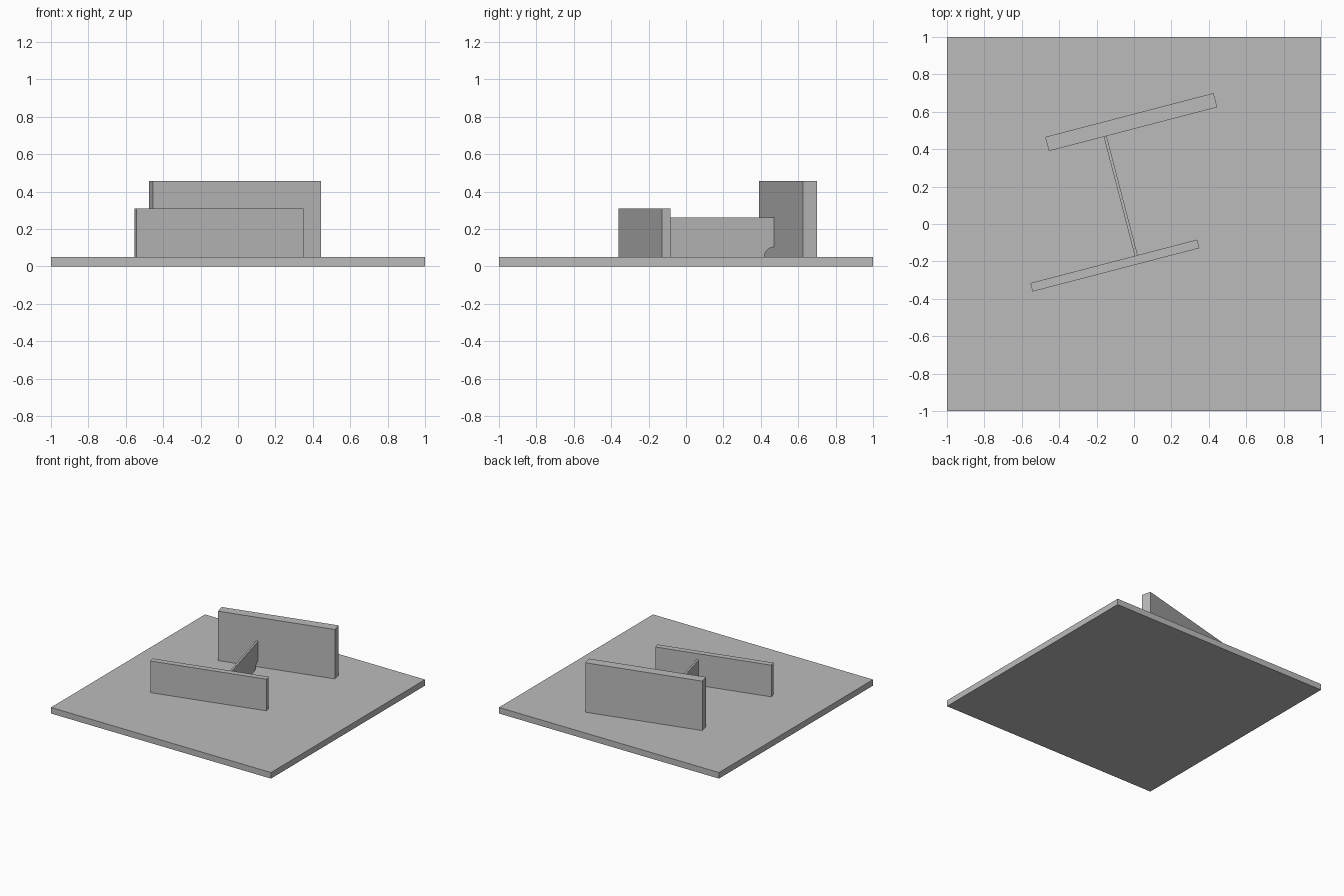
import bpy, bmesh, math
from mathutils import Matrix

cube = bpy.data.objects.get("Cube")
if cube:
    bpy.data.objects.remove(cube)

GREY = (0.5, 0.5, 0.5, 1)
mat = bpy.data.materials.new("plain grey")
mat.use_nodes = True
mat.diffuse_color = GREY
mat.node_tree.nodes["Principled BSDF"].inputs["Base Color"].default_value = GREY

FLOOR = 0.05                                  # top of the base plate
TURN = Matrix.Rotation(math.radians(14.6), 4, 'Z')


def finish(name, bm, turned):
    bmesh.ops.recalc_face_normals(bm, faces=bm.faces)
    mesh = bpy.data.meshes.new(name)
    bm.to_mesh(mesh)
    bm.free()
    mesh.materials.append(mat)
    obj = bpy.data.objects.new(name, mesh)
    bpy.context.collection.objects.link(obj)
    if turned:
        obj.matrix_world = TURN @ obj.matrix_world


def box(name, low, high, turned=True):
    bm = bmesh.new()
    bmesh.ops.create_cube(bm, size=1)
    for v in bm.verts:
        v.co = [l + (h - l) * (c + 0.5) for l, h, c in zip(low, high, v.co)]
    finish(name, bm, turned)


# Base and the two parallel upright plates
FRONT, BACK = -0.166, 0.492                   # inner faces of the uprights
box("base_plate", (-1, -1, 0), (1, 1, FLOOR), turned=False)
box("front_plate", (-0.616, FRONT - 0.047, FLOOR), (0.306, FRONT, 0.31))
box("back_plate", (-0.342, BACK, FLOOR), (0.588, BACK + 0.078, 0.456))

# Thin web between them, with rounded cut-outs at its lower corners
RADIUS, STEPS, X, HALF = 0.053, 12, -0.031, 0.008
arc = [(RADIUS * math.cos(a), RADIUS * math.sin(a))
       for a in (i * math.pi / 2 / STEPS for i in range(STEPS + 1))]
profile = [(FRONT, 0.26)]
profile += [(FRONT + c, FLOOR + s) for c, s in reversed(arc)]
profile += [(BACK - c, FLOOR + s) for c, s in arc]
profile.append((BACK, 0.26))

bm = bmesh.new()
face = bm.faces.new([bm.verts.new((X - HALF, y, z)) for y, z in profile])
side = bmesh.ops.extrude_face_region(bm, geom=[face])
bmesh.ops.translate(bm, vec=(2 * HALF, 0, 0),
                    verts=[v for v in side["geom"] if isinstance(v, bmesh.types.BMVert)])
finish("web_plate", bm, True)
